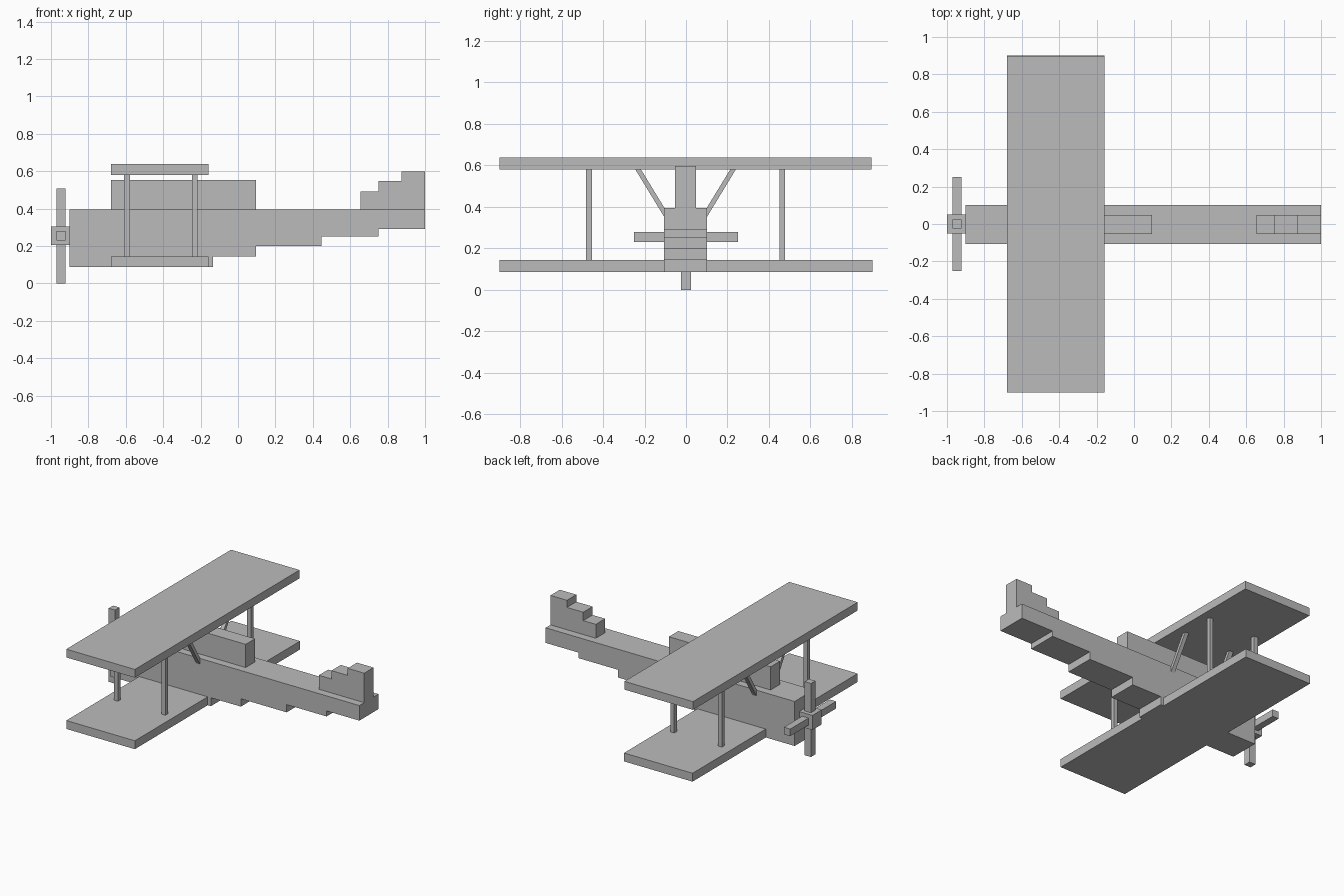
import bpy
import bmesh
from mathutils import Vector

cube = bpy.data.objects.get("Cube")
if cube:
    bpy.data.objects.remove(cube, do_unlink=True)

GREY = (0.5, 0.5, 0.5, 1.0)
grey = bpy.data.materials.new("plain grey")
grey.use_nodes = True
grey.diffuse_color = GREY
grey.node_tree.nodes["Principled BSDF"].inputs["Base Color"].default_value = GREY


def prism(name, outline, depth):
    """Extrude a closed planar outline along the depth vector."""
    bm = bmesh.new()
    face = bm.faces.new([bm.verts.new(p) for p in outline])
    new = bmesh.ops.extrude_face_region(bm, geom=[face], use_keep_orig=True)["geom"]
    bmesh.ops.translate(bm, vec=Vector(depth),
                        verts=[v for v in new if isinstance(v, bmesh.types.BMVert)])
    bmesh.ops.recalc_face_normals(bm, faces=bm.faces)
    mesh = bpy.data.meshes.new(name)
    bm.to_mesh(mesh)
    bm.free()
    mesh.materials.append(grey)
    obj = bpy.data.objects.new(name, mesh)
    bpy.context.collection.objects.link(obj)
    return obj


def box(name, x, y, z):
    """Box from its (low, high) range on each axis."""
    outline = [(x[0], y[0], z[0]), (x[1], y[0], z[0]),
               (x[1], y[0], z[1]), (x[0], y[0], z[1])]
    return prism(name, outline, (0, y[1] - y[0], 0))


def stepped(name, start, base, steps, half, mid):
    """Side profile with a flat base and a staircase of (end x, height)."""
    profile = [(start, base)]
    x = start
    for end, height in steps:
        profile += [(x, height), (end, height)]
        x = end
    profile.append((x, base))
    return prism(name, [(px, mid - half, pz) for px, pz in profile], (0, 2 * half, 0))


MID = -0.002
BODY_TOP = 0.394

# Body with a belly that rises in steps, and a stepped tail fin
stepped("fuselage", -0.9, BODY_TOP,
        [(-0.133, 0.087), (0.096, 0.145), (0.446, 0.199), (0.75, 0.252), (1.0, 0.29)],
        0.104, MID)
stepped("tail_fin", 0.654, BODY_TOP,
        [(0.75, 0.49), (0.874, 0.548), (1.0, 0.597)], 0.051, MID)
box("cabin_ridge", (-0.68, 0.096), (MID - 0.051, MID + 0.051), (BODY_TOP, 0.554))

# Wings
CHORD = (-0.68, -0.157)
LOWER_TOP, UPPER_BASE = 0.145, 0.58
box("lower_wing", CHORD, (-0.9, 0.9), (0.087, LOWER_TOP))
box("upper_wing", CHORD, (-0.9, 0.895), (UPPER_BASE, 0.637))

# Upright struts and slanted braces between the wings
for end, x in (("front", (-0.609, -0.578)), ("rear", (-0.245, -0.217))):
    for side, s in (("left", 1), ("right", -1)):
        y = s * 0.466 + MID
        box(f"{end}_{side}_strut", x, (y - 0.014, y + 0.014), (LOWER_TOP, UPPER_BASE))
        slant = [(0.102, 0.35), (0.242, UPPER_BASE), (0.215, UPPER_BASE), (0.102, 0.395)]
        prism(f"{end}_{side}_brace", [(x[0], s * by + MID, bz) for by, bz in slant],
              (x[1] - x[0], 0, 0))

# Propeller
BLADE = (-0.97, -0.922)
box("propeller_hub", (-1.0, -0.9), (-0.051, 0.051), (0.204, 0.305))
box("propeller_upright_blades", BLADE, (-0.024, 0.024), (0.0, 0.507))
box("propeller_cross_blades", BLADE, (-0.25, 0.25), (0.23, 0.279))
